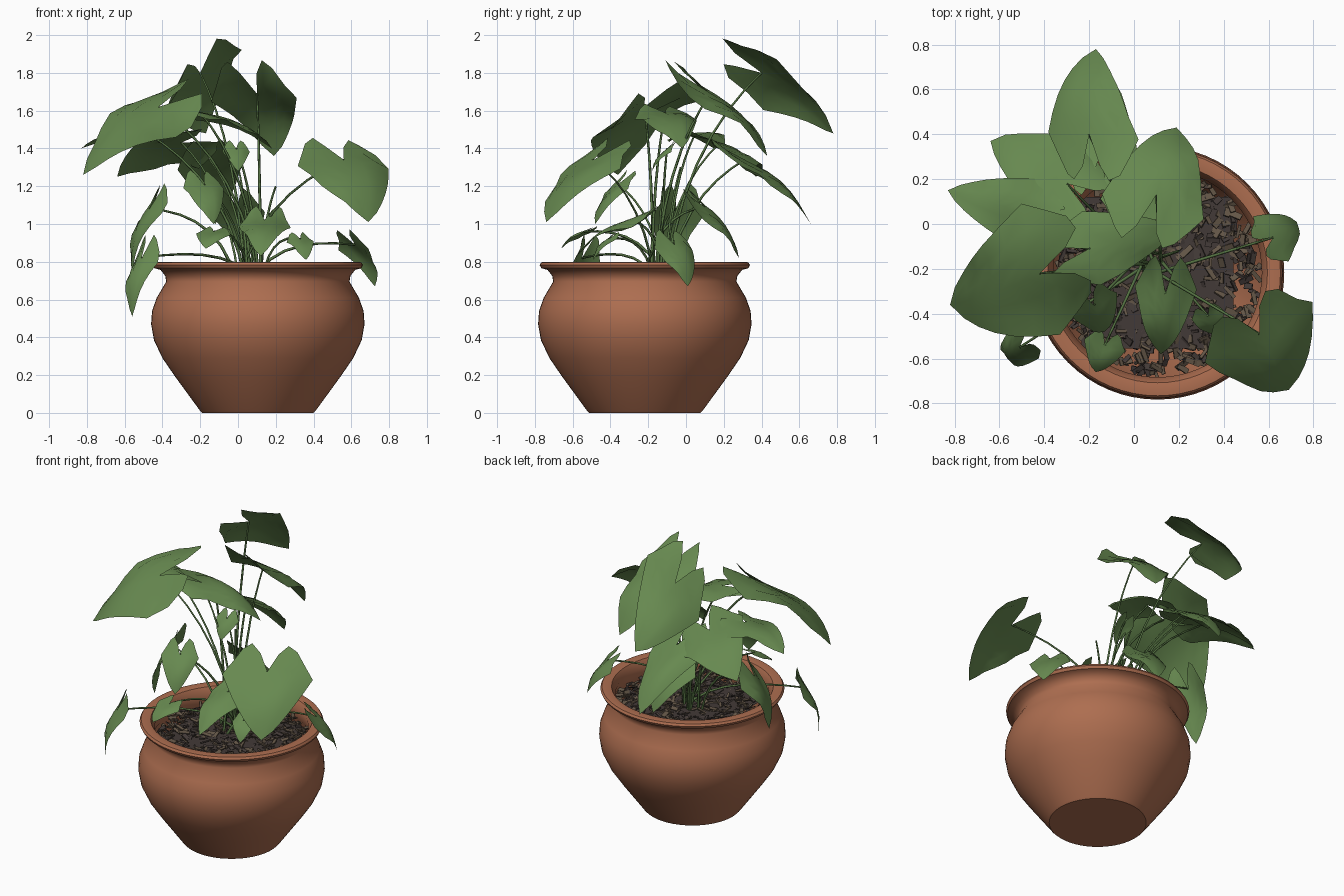
import bpy, bmesh, math, random
from mathutils import Vector as V, Euler

if "Cube" in bpy.data.objects:
    bpy.data.objects.remove(bpy.data.objects["Cube"])

random.seed(4)
CX, CY = 0.105, -0.218


def material(name, rgb):
    m = bpy.data.materials.new(name)
    m.diffuse_color = (*rgb, 1)
    m.use_nodes = True
    m.node_tree.nodes["Principled BSDF"].inputs["Base Color"].default_value = m.diffuse_color
    return m


TERRACOTTA = material("terracotta", (0.42, 0.155, 0.08))
LEAF = material("leaf green", (0.135, 0.25, 0.08))
STEM = material("stem green", (0.09, 0.17, 0.055))
SOIL = material("dark soil", (0.055, 0.042, 0.038))
BARK = material("bark brown", (0.125, 0.092, 0.062))


def make(name, bm, mat, angle=None):
    me = bpy.data.meshes.new(name)
    bm.to_mesh(me)
    bm.free()
    me.materials.append(mat)
    ob = bpy.data.objects.new(name, me)
    bpy.context.collection.objects.link(ob)
    if angle:
        bpy.ops.object.select_all(action='DESELECT')
        ob.select_set(True)
        bpy.context.view_layer.objects.active = ob
        bpy.ops.object.shade_smooth_by_angle(angle=math.radians(angle))
    return ob


# Pot: lathed profile, outside then inside
profile = [(0.295, 0), (0.305, 0.01), (0.44, 0.195), (0.505, 0.29),
           (0.55, 0.385), (0.565, 0.47), (0.56, 0.54), (0.535, 0.61),
           (0.485, 0.695), (0.49, 0.725), (0.515, 0.757), (0.548, 0.766), (0.557, 0.783),
           (0.548, 0.797), (0.52, 0.8), (0.49, 0.795), (0.465, 0.75),
           (0.475, 0.68), (0.52, 0.6), (0.53, 0.4), (0.29, 0.03)]
bm = bmesh.new()
N = 64
rings = [[bm.verts.new((CX + r * math.cos(2 * math.pi * i / N), CY + r * math.sin(2 * math.pi * i / N), z))
          for i in range(N)] for r, z in profile]
for a, b in zip(rings, rings[1:]):
    for i in range(N):
        j = (i + 1) % N
        bm.faces.new((a[i], a[j], b[j], b[i]))
bm.faces.new(rings[0][::-1])
bm.faces.new(rings[-1])
make("pot", bm, TERRACOTTA, 40)

# Soil: square sheet with loose bark poking through and around it
bm = bmesh.new()
h = 0.338
bm.faces.new([bm.verts.new((CX + sx * h, CY + sy * h, 0.695))
              for sx, sy in ((-1, -1), (1, -1), (1, 1), (-1, 1))])
make("soil", bm, SOIL)


def chips(name, count, mat):
    bm = bmesh.new()
    for _ in range(count):
        r, a = 0.45 * math.sqrt(random.random()), random.uniform(0, 2 * math.pi)
        size = V((random.uniform(.03, .07), random.uniform(.012, .03), random.uniform(.004, .01)))
        rot = Euler((random.uniform(-.6, .6), random.uniform(-.5, .5), random.uniform(0, 6.3))).to_matrix()
        centre = V((CX + r * math.cos(a), CY + r * math.sin(a), random.uniform(.67, .71)))
        for v in bmesh.ops.create_cube(bm, size=1)['verts']:
            v.co = centre + rot @ (v.co * size)
    make(name, bm, mat)


chips("bark_chips", 520, BARK)
chips("dark_chips", 380, SOIL)


def leaf(name, base, tip, width, tilt=0, lobe=0.42, rows=8):
    """Heart leaf from notch to tip, spread level across its length, tilt raises one side."""
    B, T = V(base), V(tip)
    L = T - B
    S = V((-L.y, L.x, 0)).normalized() * width + V((0, 0, tilt))
    n = L.cross(S).normalized()

    def point(k, t):
        # k runs notch to tip, t across; rounded lobes sweep back behind the notch
        w = min(1, 0.6 + 1.6 * k) * (1 - max(0, k - 0.25) / 0.75) ** 0.8 * 1.06
        u = k - lobe * (1 - k) ** 2 * math.sin(2.2 * abs(t))
        v = w * t
        lift = 0.10 * math.sin(math.pi * max(u, -0.3)) - 0.10 * v * v
        lift += 0.05 * math.sin(5 * u + 4 * v + 9 * B.x) * abs(v)
        return B + L * u + S * v + n * (lift * L.length)

    bm = bmesh.new()
    grid = [[bm.verts.new(point(i / rows, t / 3)) for t in range(-3, 4)] for i in range(rows)]
    for a, b in zip(grid, grid[1:]):
        for i in range(6):
            bm.faces.new((a[i], b[i], b[i + 1], a[i + 1]))
    end = bm.verts.new(T)
    for i in range(6):
        bm.faces.new((grid[-1][i], end, grid[-1][i + 1]))
    bmesh.ops.recalc_face_normals(bm, faces=bm.faces)
    if sum((f.normal for f in bm.faces), V()).dot(n) < 0:
        bmesh.ops.reverse_faces(bm, faces=bm.faces)
    make(name, bm, LEAF, 40)


def stem(name, end, lean):
    """Thin tapered stalk arching from the crown to a leaf notch."""
    E = V(end)
    a = random.uniform(0, 6.3)
    P0 = V((0.06 + .06 * math.cos(a), -0.17 + .06 * math.sin(a), 0.66))
    d = E - P0
    cu = bpy.data.curves.new(name, 'CURVE')
    cu.dimensions = '3D'
    cu.bevel_depth = 0.0075
    cu.bevel_resolution = 0
    cu.resolution_u = 7
    sp = cu.splines.new('BEZIER')
    sp.bezier_points.add(1)
    p, q = sp.bezier_points
    for bp in (p, q):
        bp.handle_left_type = bp.handle_right_type = 'FREE'
    p.co, q.co = P0, E
    p.radius, q.radius = 1.2, 0.7
    p.handle_right = P0 + V((d.x * .15, d.y * .15, d.z * .5 + lean))
    p.handle_left = P0
    q.handle_left = E - V((d.x * .4, d.y * .4, d.z * .2 - lean * .6))
    q.handle_right = E
    cu.materials.append(STEM)
    bpy.context.collection.objects.link(bpy.data.objects.new(name, cu))


def stalked_leaf(name, base, tip, width, tilt=0, lobe=0.42):
    leaf(name + "_leaf", base, tip, width, tilt, lobe)
    stem(name + "_stem", base, 0.06 if base[2] > 1.1 else 0.12)


# Tall leaves: notch, tip, half width, tilt, lobe length
stalked_leaf("top_back", (-.2, .40, 1.8), (-.17, .78, 1.48), .19, -.15, .46)
stalked_leaf("upper_back", (.1, .13, 1.69), (.19, .43, 1.36), .22, 0, .62)
stalked_leaf("lower_back", (-.15, .31, 1.34), (-.12, .66, 1.0), .16)
stalked_leaf("back_left", (-.3, .18, 1.43), (-.64, .37, 1.25), .2, .08)
stalked_leaf("left", (-.48, .05, 1.48), (-.83, .15, 1.4), .15)
stalked_leaf("front_left", (-.42, -.22, 1.62), (-.82, -.36, 1.26), .28, -.11)
stalked_leaf("middle", (-.2, -.11, 1.59), (.18, -.02, 1.4), .16)
stalked_leaf("front_right", (.56, -.49, 1.34), (.69, -.74, 1.01), .26)
stalked_leaf("front_mid", (-.18, -.36, 1.21), (-.13, -.48, 1.0), .11)
stalked_leaf("centre_small", (-.01, -.1, 1.4), (0, -.18, 1.28), .07)

# Low leaves around the rim
stalked_leaf("right_low", (.62, -.06, .89), (.725, .01, .67), .12)
stalked_leaf("front_low", (.14, -.31, 1.02), (.12, -.58, .83), .13, 0, .55)
stalked_leaf("front_small", (-.13, -.54, .96), (-.17, -.66, .87), .09)
stalked_leaf("front_bud", (.33, -.41, .92), (.36, -.49, .81), .07)
stalked_leaf("back_low", (0, .1, 1.09), (.05, .28, .82), .14)
stalked_leaf("left_hanging", (-.47, -.05, 1.08), (-.56, -.08, .74), .13)
stalked_leaf("left_drooping", (-.51, -.55, .82), (-.56, -.6, .51), .09)

# Bare upright shoots in the crown
for i in range(2):
    stem("shoot_%d" % (i + 1), (.06 + .14 * math.cos(2 * i), -.12 + .1 * math.sin(2 * i), 1.2 + .1 * i), 0.03)
